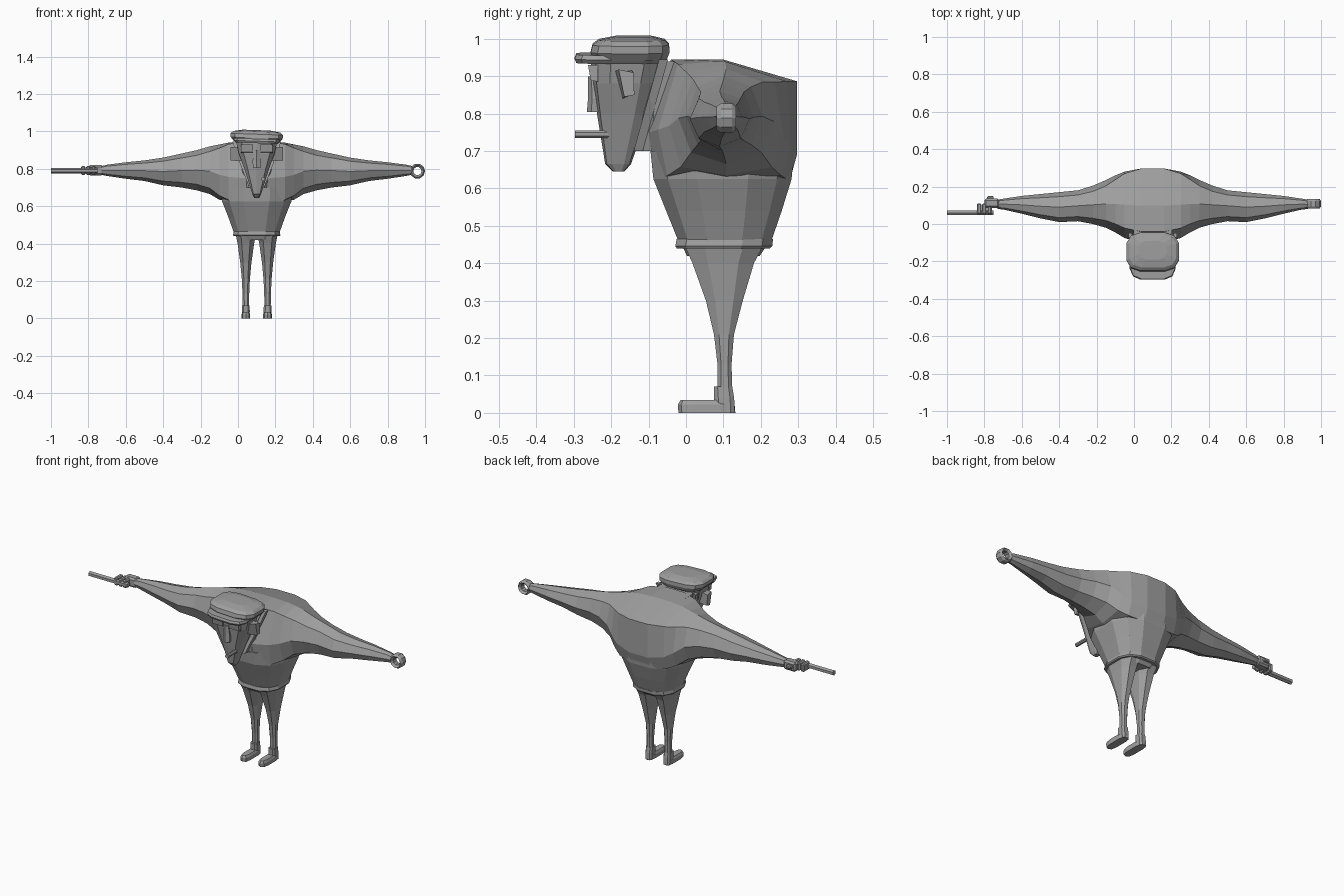
import bpy, bmesh, math
from mathutils import Vector

if "Cube" in bpy.data.objects:
    bpy.data.objects.remove(bpy.data.objects["Cube"])

grey = bpy.data.materials.new("plain grey")
grey.use_nodes = True
grey.diffuse_color = (0.35, 0.35, 0.35, 1)
grey.node_tree.nodes["Principled BSDF"].inputs["Base Color"].default_value = (0.35, 0.35, 0.35, 1)
MID = 0.1       # the body's centre line in x
ARM_Y = 0.1


def finish(bm, name):
    bmesh.ops.recalc_face_normals(bm, faces=bm.faces)
    mesh = bpy.data.meshes.new(name)
    bm.to_mesh(mesh)
    bm.free()
    mesh.materials.append(grey)
    ob = bpy.data.objects.new(name, mesh)
    bpy.context.collection.objects.link(ob)
    return ob


def loft(name, rings, closed=False):
    """Skin a list of rings with equal point counts."""
    bm = bmesh.new()
    rows = [[bm.verts.new(p) for p in ring] for ring in rings]
    n = len(rows[0])
    pairs = list(zip(rows, rows[1:])) + ([(rows[-1], rows[0])] if closed else [])
    for a, b in pairs:
        for i in range(n):
            j = (i + 1) % n
            bm.faces.new((a[i], a[j], b[j], b[i]))
    if not closed:
        bm.faces.new(rows[0])
        bm.faces.new(rows[-1])
    return finish(bm, name)


def oval(x, hx, y0, y1, z, n=10, power=0.8):
    """Horizontal rounded ring."""
    ring = []
    for i in range(n):
        a = 2 * math.pi * (i + 0.5) / n
        c, s = math.cos(a), math.sin(a)
        c, s = (math.copysign(abs(v) ** power, v) for v in (c, s))
        ring.append((x + hx * c, (y0 + y1) / 2 + (y1 - y0) / 2 * s, z))
    return ring


def tower(name, x, rows, n=10, power=0.8):
    return loft(name, [oval(x, hx, y0, y1, z, n, power) for z, hx, y0, y1 in rows])


def rod(name, start, end, radius, sides=6):
    start, end = Vector(start), Vector(end)
    turn = (end - start).to_track_quat('Z', 'Y')
    ring = [turn @ Vector((radius * math.cos(2 * math.pi * (i + .5) / sides),
                           radius * math.sin(2 * math.pi * (i + .5) / sides), 0)) for i in range(sides)]
    return loft(name, [[start + p for p in ring], [end + p for p in ring]])


def box(name, lo, hi, bevel=0.0):
    bm = bmesh.new()
    bmesh.ops.create_cube(bm, size=1)
    for v in bm.verts:
        v.co = [(lo[k] + hi[k]) / 2 + v.co[k] * (hi[k] - lo[k]) for k in range(3)]
    if bevel:
        bmesh.ops.bevel(bm, geom=bm.edges[:], offset=bevel, segments=1, affect='EDGES')
    return finish(bm, name)


def plate(name, outline, x0, x1):
    """Extrude a (y, z) outline between two x values."""
    return loft(name, [[(x, y, z) for y, z in outline] for x in (x0, x1)])


# Shoulders and both arms: sections blend from a boxy chest to octagonal arms
chest = [(.5, 1), (1, .82), (1, .22), (.95, 0), (.5, 0), (.05, 0), (0, .4), (.15, 1)]
arm = [(.5, 1), (.85, .87), (1, .5), (.85, .15), (.5, 0), (.15, .15), (0, .5), (.15, .87)]
spans = [  # distance from centre, y range, z range
    (.06, -.10, .297, .62, .945), (.15, -.075, .28, .625, .94), (.20, -.045, .26, .635, .93),
    (.25, -.02, .235, .665, .92), (.32, .00, .205, .685, .90), (.40, .015, .18, .70, .882),
    (.50, .01, .17, .712, .86), (.60, .03, .16, .735, .845), (.70, .055, .15, .747, .835),
    (.80, .078, .135, .762, .822), (.83, .08, .13, .768, .815)]


def section(side, d, y0, y1, z0, z1):
    t = min(1, max(0, (d - .12) / .16))
    ring = []
    for (u, v), (p, q) in zip(chest, arm):
        u, v = u + (p - u) * t, v + (q - v) * t
        ring.append((MID + side * d, y0 + (y1 - y0) * u, z0 + (z1 - z0) * v))
    return ring


loft("shoulders_and_arms", [section(-1, *s) for s in reversed(spans)] + [section(1, *s) for s in spans])

# Lower torso and belt
tower("torso", MID, [(.45, .122, -.02, .228), (.54, .155, -.057, .26),
                     (.625, .19, -.092, .287), (.70, .20, -.10, .295)], 12, .75)
tower("belt", MID, [(.44, .126, -.028, .228), (.446, .13, -.032, .234), (.465, .126, -.028, .236)], 12, .75)
tower("hips", MID, [(.42, .10, .0, .20), (.45, .118, -.015, .22)], 12, .75)

# Legs and shoes
for side, word in ((-1, "right"), (1, "left")):
    x = MID + side * .058
    tower(word + "_leg", x, [(.06, .018, .083, .125), (.13, .019, .083, .123), (.21, .023, .073, .13),
                             (.30, .032, .05, .155), (.40, .047, .012, .187), (.45, .058, -.012, .215)], 8)
    tower(word + "_ankle_cuff", x, [(0, .021, .075, .132), (.04, .022, .074, .13), (.07, .021, .073, .125)], 8, .6)
    tower(word + "_shoe", x, [(0, .024, -.02, .132), (.022, .024, -.022, .13), (.034, .018, -.015, .11)], 10, .6)

# Long tapering head
tower("head", MID, [(.645, .014, -.195, -.165), (.665, .024, -.216, -.147), (.80, .068, -.238, -.10),
                    (.88, .098, -.25, -.075), (.95, .115, -.255, -.055)], 10, .65)
tower("neck", MID, [(.70, .06, -.13, .02), (.80, .085, -.13, .03), (.94, .11, -.10, .05)], 8)
tower("nose", MID, [(.805, .022, -.265, -.21), (.84, .025, -.262, -.21), (.90, .017, -.262, -.22)], 6)
for side, word in ((-1, "right"), (1, "left")):
    # Hair band slanting down behind each cheek
    loft(word + "_hair_band", [
        [(MID + side * (w + o), y + s, z) for o, s in ((0, -.012), (0, .012), (-.02, .012), (-.02, -.012))]
        for w, y, z in ((.04, -.128, .70), (.09, -.092, .83), (.13, -.06, .945))])
    # Ear
    loft(word + "_ear", [
        [(MID + side * (.075 + o), y, z) for y, z in outline] for o, outline in (
            (0, ((-.195, .91), (-.15, .92), (-.145, .85), (-.17, .84))),
            (.065, ((-.18, .918), (-.14, .91), (-.138, .85), (-.165, .845))))])
    # Brow
    plate(word + "_brow", ((-.262, .93), (-.235, .93), (-.235, .885), (-.255, .89)),
          MID + side * .02, MID + side * .085)
rod("cigar", (.135, -.17, .745), (.135, -.297, .745), .011, 8)

# Cap, leaning a little to one side
cap = [tower("cap_crown", MID, [(.945, .125, -.25, -.05), (.965, .142, -.257, -.042), (.985, .143, -.252, -.043),
                                (.998, .128, -.235, -.055), (1.007, .075, -.19, -.09)], 12, .6),
       tower("cap_brim", MID, [(.937, .115, -.295, -.06), (.948, .125, -.30, -.052), (.96, .122, -.295, -.05)], 12, .5)]
for ob in cap:
    for v in ob.data.vertices:
        v.co.z -= (v.co.x - MID) * .035

# Left hand curled into an open ring
ring_rows = []
for i in range(10):
    a = 2 * math.pi * i / 10
    ring_rows.append([(.959 + r * math.cos(a), ARM_Y + .008 + dy, .788 + r * math.sin(a))
                      for r, dy in ((.041, -.015), (.041, .015), (.033, .026), (.022, .015), (.022, -.015), (.033, -.026))])
loft("left_curled_hand", ring_rows, True)

# Right hand gripping a short stick
box("right_palm", (-.80, .085, .765), (-.72, .135, .82), .01)
box("right_thumb", (-.785, .12, .785), (-.75, .15, .805), .005)
for k in range(3):
    box("right_finger", (-.84 + k * .028, .052, .768), (-.816 + k * .028, .11, .815), .006)
rod("stick", (-.75, .06, .79), (-1.0, .06, .79), .015, 6)
